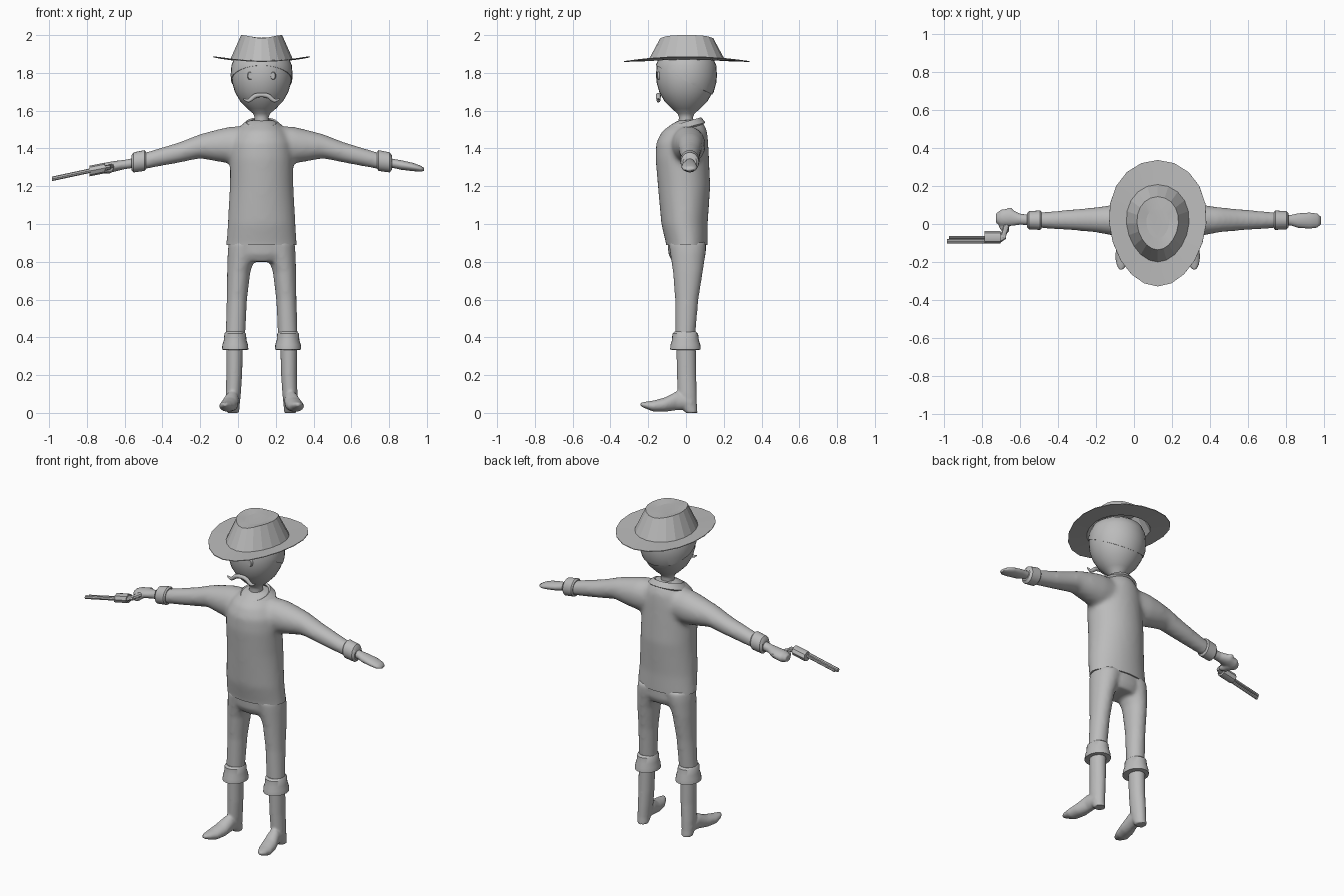
import bpy, bmesh
from math import sin, cos, pi
from mathutils import Vector

cube = bpy.data.objects.get("Cube")
if cube:
    bpy.data.objects.remove(cube, do_unlink=True)

CX = 0.125  # centre line of the figure

grey = bpy.data.materials.new("plain grey")
grey.use_nodes = True
grey.diffuse_color = (0.5, 0.5, 0.5, 1)
grey.node_tree.nodes["Principled BSDF"].inputs["Base Color"].default_value = (0.5, 0.5, 0.5, 1)


def add_loft(bm, axis, stations, n=24, cap=True):
    """Ellipse rings along an axis: (position, centre a, centre b, radius a, radius b)."""
    rings = []
    for p, a, b, ra, rb in stations:
        ring = []
        for i in range(n):
            t = 2 * pi * i / n
            u, v = a + ra * cos(t), b + rb * sin(t)
            co = {"x": (p, u, v), "y": (u, p, v), "z": (u, v, p)}[axis]
            ring.append(bm.verts.new(co))
        rings.append(ring)
    for r0, r1 in zip(rings, rings[1:]):
        for i in range(n):
            j = (i + 1) % n
            bm.faces.new((r0[i], r0[j], r1[j], r1[i]))
    if cap:
        bm.faces.new(rings[0])
        bm.faces.new(rings[-1])


def finish(name, bm, angle=40, voxel=0, smooth=8, solid=0, cut_z=None):
    """Turn a bmesh into a shaded object, optionally blended into one skin."""
    bmesh.ops.recalc_face_normals(bm, faces=bm.faces)
    me = bpy.data.meshes.new(name)
    bm.to_mesh(me)
    bm.free()
    ob = bpy.data.objects.new(name, me)
    bpy.context.scene.collection.objects.link(ob)
    if voxel:
        m = ob.modifiers.new("blend", "REMESH")
        m.mode, m.voxel_size = "VOXEL", voxel
        m = ob.modifiers.new("soften", "SMOOTH")
        m.factor, m.iterations = 0.5, smooth
    if solid:
        m = ob.modifiers.new("thickness", "SOLIDIFY")
        m.thickness, m.offset = solid, 0
    if ob.modifiers:
        dg = bpy.context.evaluated_depsgraph_get()
        me = bpy.data.meshes.new_from_object(ob.evaluated_get(dg))
        ob.modifiers.clear()
        ob.data = me
    if cut_z is not None:
        bm = bmesh.new()
        bm.from_mesh(me)
        geom = bm.verts[:] + bm.edges[:] + bm.faces[:]
        cut = bmesh.ops.bisect_plane(bm, geom=geom, plane_co=(0, 0, cut_z),
                                     plane_no=(0, 0, 1), clear_inner=True)
        edges = [e for e in cut["geom_cut"] if isinstance(e, bmesh.types.BMEdge)]
        bmesh.ops.contextual_create(bm, geom=edges)
        bm.to_mesh(me)
        bm.free()
    me.materials.clear()
    me.materials.append(grey)
    bpy.ops.object.select_all(action="DESELECT")
    ob.select_set(True)
    bpy.context.view_layer.objects.active = ob
    bpy.ops.object.shade_smooth_by_angle(angle=angle * pi / 180)
    return ob


def loft(name, axis, stations, n=24, **kw):
    bm = bmesh.new()
    add_loft(bm, axis, stations, n)
    return finish(name, bm, **kw)


def sided(s, stations):
    """Offsets from the centre line, along x."""
    return [(CX + s * o, *rest) for o, *rest in stations]


def sided_a(s, stations):
    """Offsets from the centre line, in the first centre coordinate."""
    return [(p, CX + s * o, *rest) for p, o, *rest in stations]


# Shirt: torso and both sleeves blended together
bm = bmesh.new()
add_loft(bm, "z", sided_a(1, [
    (.84, 0, .005, .19, .108), (.89, 0, .005, .188, .11), (1.0, 0, -.008, .18, .123),
    (1.2, 0, -.01, .169, .139), (1.35, 0, -.02, .167, .142), (1.43, 0, -.02, .16, .138),
    (1.49, 0, -.008, .13, .121), (1.53, 0, .01, .09, .085), (1.55, 0, .02, .07, .06)]), 32)
for s in (-1, 1):
    add_loft(bm, "x", sided(s, [
        (.06, .005, 1.42, .09, .1), (.17, .015, 1.418, .09, .098), (.245, .02, 1.415, .08, .083),
        (.325, .022, 1.412, .067, .065), (.435, .022, 1.379, .057, .055),
        (.615, .02, 1.335, .043, .045), (.66, .02, 1.325, .042, .042)]))
finish("shirt", bm, voxel=.012, smooth=16, cut_z=.89)

# Trousers: hips and both legs blended together
bm = bmesh.new()
add_loft(bm, "z", sided_a(1, [
    (.8, 0, .008, .14, .08), (.84, 0, .006, .174, .099), (.96, 0, .002, .172, .105)]), 32)
for s in (-1, 1):
    add_loft(bm, "z", sided_a(s, [
        (.38, .14, -.005, .052, .052), (.6, .131, .004, .054, .062), (.75, .121, .01, .062, .08),
        (.85, .1, .01, .08, .095), (.9, .09, .008, .085, .1)]))
finish("trousers", bm, voxel=.01, smooth=10)

# Boots, boot cuffs and wrist cuffs
for s, side in ((-1, "right"), (1, "left")):
    bm = bmesh.new()
    add_loft(bm, "z", sided_a(s, [
        (0, .152, .029, .033, .032), (.04, .152, .012, .036, .046), (.1, .15, .006, .04, .051),
        (.2, .145, .003, .042, .051), (.38, .143, 0, .045, .052)]))
    add_loft(bm, "y", sided_a(s, [
        (.03, .152, .055, .036, .038), (-.05, .158, .064, .038, .05), (-.11, .17, .044, .046, .038),
        (-.17, .182, .036, .043, .03), (-.215, .19, .041, .028, .018), (-.24, .193, .045, .012, .01)]))
    finish(side + "_boot", bm, voxel=.006, smooth=8)
    loft(side + "_boot_cuff", "z", sided_a(s, [
        (.333, .14, -.003, .055, .06), (.335, .14, -.003, .07, .081), (.36, .14, -.003, .068, .079),
        (.385, .14, -.003, .06, .071), (.42, .14, -.004, .057, .068), (.43, .14, -.004, .048, .056)]))
    loft(side + "_wrist_cuff", "x", sided(s, [
        (.612, .02, 1.337, .044, .046), (.62, .02, 1.336, .051, .055),
        (.678, .02, 1.326, .048, .053), (.69, .02, 1.325, .036, .038)]))

# Open left hand
loft("left_hand", "x", sided(1, [
    (.66, .02, 1.325, .028, .026), (.7, .02, 1.32, .027, .024), (.74, .018, 1.312, .038, .025),
    (.8, .018, 1.302, .042, .022), (.84, .018, 1.293, .037, .016), (.86, .018, 1.289, .02, .008)]), angle=60)

# Right hand closed on the grip: palm, thumb and curled fingers
bm = bmesh.new()
add_loft(bm, "x", [
    (-.53, .02, 1.327, .028, .027), (-.6, .025, 1.315, .029, .025), (-.65, .035, 1.306, .046, .028),
    (-.7, .032, 1.296, .045, .03), (-.727, .03, 1.292, .025, .02)])
add_loft(bm, "y", [(.085, -.655, 1.312, .012, .01), (.05, -.65, 1.31, .022, .018)])
add_loft(bm, "y", [(.02, -.69, 1.288, .03, .022), (-.02, -.685, 1.288, .026, .02),
                   (-.045, -.675, 1.293, .016, .014)])
finish("right_hand", bm, voxel=.006, smooth=5)

# Revolver, held on its side
loft("revolver_drum", "x", [(-.787, -.07, 1.28, .033, .028), (-.703, -.07, 1.297, .033, .028)], 8)
loft("revolver_barrel", "x", [(-.985, -.092, 1.239, .012, .012), (-.78, -.092, 1.283, .012, .012)], 8)
loft("revolver_rod", "x", [(-.975, -.072, 1.241, .008, .008), (-.78, -.072, 1.283, .008, .008)], 8)
loft("revolver_frame", "x", [(-.71, -.075, 1.296, .028, .016), (-.675, -.06, 1.302, .018, .012)], 8)
loft("revolver_grip", "y", [(-.075, -.692, 1.3, .014, .012), (-.03, -.678, 1.303, .016, .014),
                            (.04, -.66, 1.304, .02, .016)], 8)

# Head with neck, and the hair as a thin shell cut along a sloping hairline
profile = [(1.49, .05), (1.53, .042), (1.565, .037), (1.585, .045), (1.61, .075), (1.65, .114),
           (1.7, .142), (1.75, .156), (1.79, .159), (1.84, .155), (1.88, .138), (1.91, .1), (1.925, .04)]
loft("head", "z", [(z, CX, 0, r, r) for z, r in profile], 32, angle=60)
bm = bmesh.new()
add_loft(bm, "z", [(z, CX, 0, r + .003, r + .003) for z, r in profile[4:]], 32)
bmesh.ops.bisect_plane(bm, geom=bm.verts[:] + bm.edges[:] + bm.faces[:],
                       plane_co=(0, 0, 1.757), plane_no=(0, .52, 1), clear_inner=True)
finish("hair", bm, solid=.004)

# Eyes
for s, side in ((-1, "right"), (1, "left")):
    loft(side + "_eye", "y", [(-.151, CX + s * .06, 1.785, .012, .018),
                              (-.14, CX + s * .06, 1.785, .016, .024)], 16)

# Moustache with upturned tips
cu = bpy.data.curves.new("moustache", "CURVE")
cu.dimensions, cu.bevel_depth, cu.bevel_resolution = "3D", .013, 3
cu.use_fill_caps = True
half = [(.097, 1.664, .25), (.075, 1.649, .7), (.055, 1.66, .9), (.035, 1.68, 1)]
points = [(-x, z, r) for x, z, r in half] + [(0, 1.684, .9)] + half[::-1]
sp = cu.splines.new("NURBS")
sp.points.add(len(points) - 1)
for p, (x, z, r) in zip(sp.points, points):
    p.co, p.radius = (CX + x, -.146, z, 1), r
sp.use_endpoint_u, sp.order_u = True, 3
cu.materials.append(grey)
bpy.context.scene.collection.objects.link(bpy.data.objects.new("moustache", cu))

# Collar: a folded band that dips to a V at the front
bm = bmesh.new()
steps, rows = 28, []
for i in range(steps + 1):
    a = (2 * i / steps - 1) * pi * .97
    c = cos(a)
    row = [(.078, .078, 1.53 + .022 * c), (.082, .085, 1.533 + .025 * c), (.115, .102, 1.503 + .03 * c)]
    rows.append([bm.verts.new((CX + rx * sin(a), ry * c - .005, z)) for rx, ry, z in row])
for r0, r1 in zip(rows, rows[1:]):
    for k in range(2):
        bm.faces.new((r0[k], r0[k + 1], r1[k + 1], r1[k]))
finish("collar", bm, solid=.014)

# Hat: curled brim, tapered crown and dented top, narrower towards the front
bm = bmesh.new()
n, rings = 20, []
for rx, ry, z, curl, dent in [(.256, .333, 1.86, .026, 0), (.164, .203, 1.864, .008, 0),
                              (.108, .139, 1.998, 0, .016), (.06, .08, 1.984, 0, 0)]:
    ring = []
    for i in range(n):
        t = 2 * pi * i / n
        egg = 1 + .1 * sin(t)
        ring.append(bm.verts.new((CX + rx * egg * cos(t), ry * sin(t) + .004,
                                  z + curl * cos(t) ** 2 - dent * sin(t) ** 4)))
    rings.append(ring)
for r0, r1 in zip(rings, rings[1:]):
    for i in range(n):
        j = (i + 1) % n
        bm.faces.new((r0[i], r0[j], r1[j], r1[i]))
bm.faces.new(rings[-1])
finish("hat", bm, angle=8, solid=.004)
